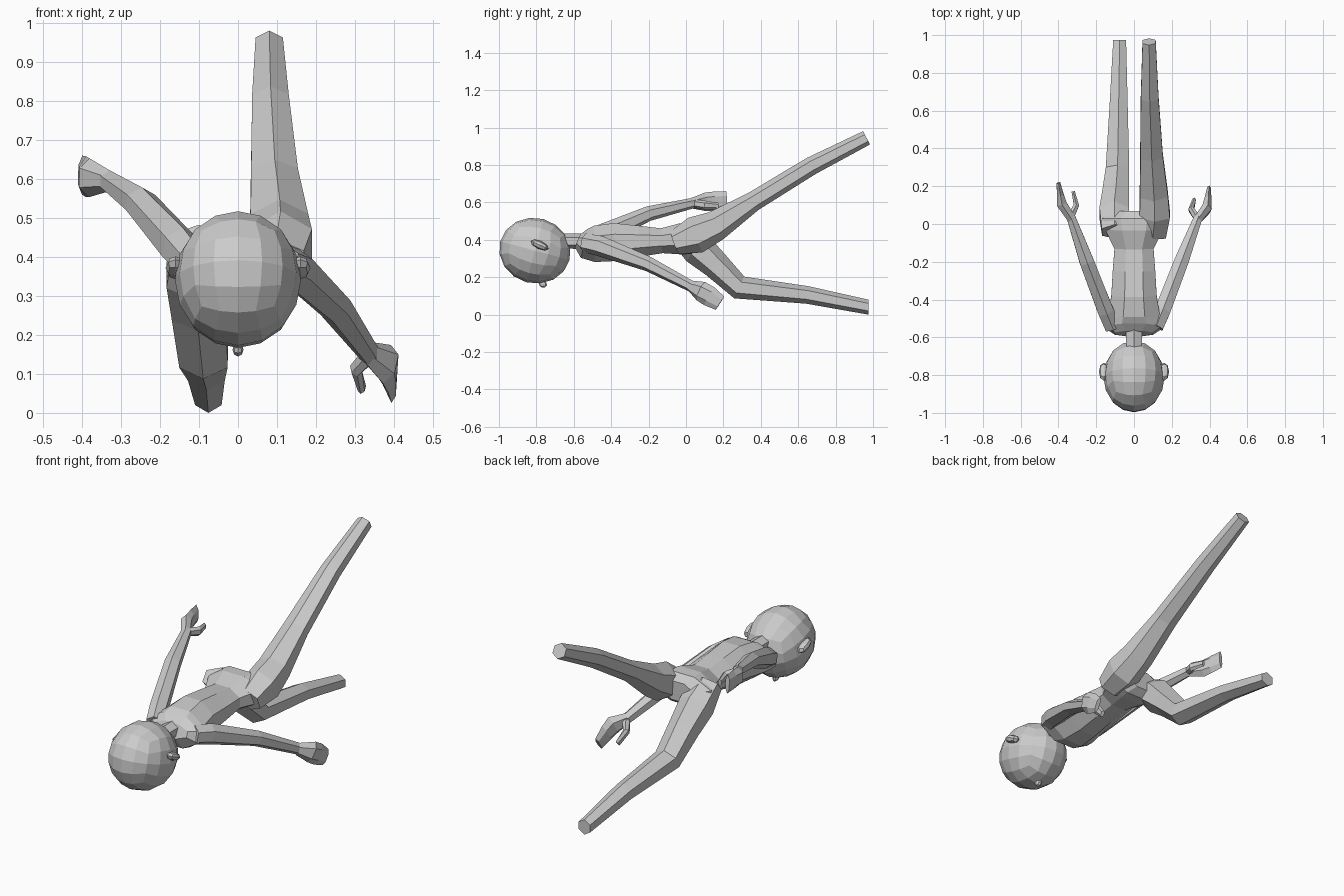
import bpy, bmesh
from math import cos, sin, pi, radians
from mathutils import Vector, Matrix


def finish(name, bm):
    bmesh.ops.recalc_face_normals(bm, faces=bm.faces)
    mesh = bpy.data.meshes.new(name)
    bm.to_mesh(mesh)
    bm.free()
    obj = bpy.data.objects.new(name, mesh)
    bpy.context.collection.objects.link(obj)
    return obj


def loft(name, rings, sides=6, end=None):
    """Tube through rings of (x, y, z, half width, half height)."""
    bm = bmesh.new()
    pts = [Vector(r[:3]) for r in rings]
    loops = []
    fix = cos(pi / sides) if sides == 6 else 1
    for i, (x, y, z, w, h) in enumerate(rings):
        dirs = []
        if i > 0:
            dirs.append((pts[i] - pts[i - 1]).normalized())
        if i < len(pts) - 1:
            dirs.append((pts[i + 1] - pts[i]).normalized())
        t = sum(dirs, Vector()).normalized()
        if end and i == len(pts) - 1:
            t = Vector(end)
        u = t.cross(Vector((0, 0, 1))).normalized()
        v = u.cross(t)
        offset = pi / 2 if sides == 6 else pi / sides
        loops.append([bm.verts.new(pts[i] + u * (w / fix * cos(a)) + v * (h * sin(a)))
                      for a in (offset + 2 * pi * k / sides for k in range(sides))])
    for a, b in zip(loops, loops[1:]):
        for k in range(sides):
            j = (k + 1) % sides
            bm.faces.new((a[k], a[j], b[j], b[k]))
    bm.faces.new(loops[0])
    bm.faces.new(loops[-1])
    return finish(name, bm)


def ball(name, centre, size, tilt, cuts):
    """Rounded cube made of a quad grid, tilted about x."""
    bm = bmesh.new()
    bmesh.ops.create_cube(bm, size=2)
    bmesh.ops.subdivide_edges(bm, edges=bm.edges[:], cuts=cuts, use_grid_fill=True)
    for v in bm.verts:
        v.co = Vector([sin(c * pi / 4) / cos(c * pi / 4) for c in v.co]).normalized()
    bm.transform(Matrix.Translation(centre) @ Matrix.Rotation(radians(tilt), 4, 'X')
                 @ Matrix.Diagonal((*size, 1)))
    return finish(name, bm)


# Head, ears, nose, neck
ball("head", (0, -0.808, 0.342), (0.162, 0.192, 0.175), -15, 3)
for s, side in ((-1, "left"), (1, "right")):
    ball(side + "_ear", (s * 0.160, -0.782, 0.372), (0.026, 0.052, 0.022), -24, 1)
ball("nose", (0, -0.765, 0.162), (0.014, 0.022, 0.018), -15, 1)
loft("neck", [(0, -0.72, 0.395, 0.04, 0.037), (0, -0.56, 0.392, 0.042, 0.042)])

# Torso and hips
loft("torso", [
    (0, -0.58, 0.395, 0.11, 0.040),
    (0, -0.545, 0.380, 0.165, 0.085),
    (0, -0.49, 0.378, 0.150, 0.105),
    (0, -0.38, 0.388, 0.130, 0.110),
    (0, -0.25, 0.392, 0.122, 0.090),
    (0, -0.13, 0.395, 0.112, 0.072),
    (0, -0.03, 0.405, 0.165, 0.090),
    (0, 0.03, 0.405, 0.185, 0.088),
    (0, 0.07, 0.405, 0.10, 0.055)], 8)

# Legs: one raised, one bent downward
loft("raised_leg", [
    (0.10, -0.06, 0.385, 0.070, 0.065),
    (0.11, 0.05, 0.425, 0.080, 0.100),
    (0.105, 0.16, 0.475, 0.074, 0.082),
    (0.093, 0.36, 0.605, 0.060, 0.053),
    (0.083, 0.67, 0.795, 0.047, 0.049),
    (0.08, 0.965, 0.945, 0.035, 0.040)])
loft("lowered_leg", [
    (-0.10, -0.04, 0.435, 0.070, 0.060),
    (-0.105, 0.06, 0.355, 0.078, 0.090),
    (-0.098, 0.16, 0.265, 0.070, 0.075),
    (-0.088, 0.285, 0.145, 0.062, 0.064),
    (-0.081, 0.65, 0.105, 0.047, 0.047),
    (-0.076, 0.975, 0.040, 0.034, 0.040)], end=(0, 1, 0))

# Arms: one lifted, one hanging
arms = {
    "left": [(-0.115, -0.545, 0.385, 0.040, 0.050),
             (-0.150, -0.46, 0.425, 0.042, 0.055),
             (-0.250, -0.20, 0.540, 0.038, 0.040),
             (-0.335, 0.04, 0.597, 0.023, 0.028)],
    "right": [(0.115, -0.545, 0.385, 0.040, 0.050),
              (0.150, -0.46, 0.367, 0.042, 0.055),
              (0.250, -0.20, 0.270, 0.038, 0.040),
              (0.338, 0.03, 0.150, 0.023, 0.030)]}
hands = {
    "left": [(-0.330, 0.025, 0.595, 0.022, 0.027),
             (-0.382, 0.105, 0.603, 0.027, 0.050),
             (-0.390, 0.155, 0.606, 0.018, 0.052),
             (-0.400, 0.218, 0.610, 0.010, 0.050)],
    "right": [(0.334, 0.020, 0.155, 0.022, 0.029),
              (0.382, 0.080, 0.125, 0.027, 0.055),
              (0.390, 0.125, 0.098, 0.018, 0.055),
              (0.396, 0.182, 0.061, 0.010, 0.042)]}
thumbs = {
    "left": [(-0.335, 0.04, 0.595, 0.020, 0.022),
             (-0.305, 0.10, 0.585, 0.014, 0.024),
             (-0.322, 0.172, 0.580, 0.009, 0.018)],
    "right": [(0.338, 0.03, 0.150, 0.020, 0.022),
              (0.303, 0.075, 0.112, 0.014, 0.024),
              (0.318, 0.128, 0.062, 0.009, 0.018)]}
for part, table in (("arm", arms), ("hand", hands), ("thumb", thumbs)):
    for side, rings in table.items():
        loft(side + "_" + part, rings)
